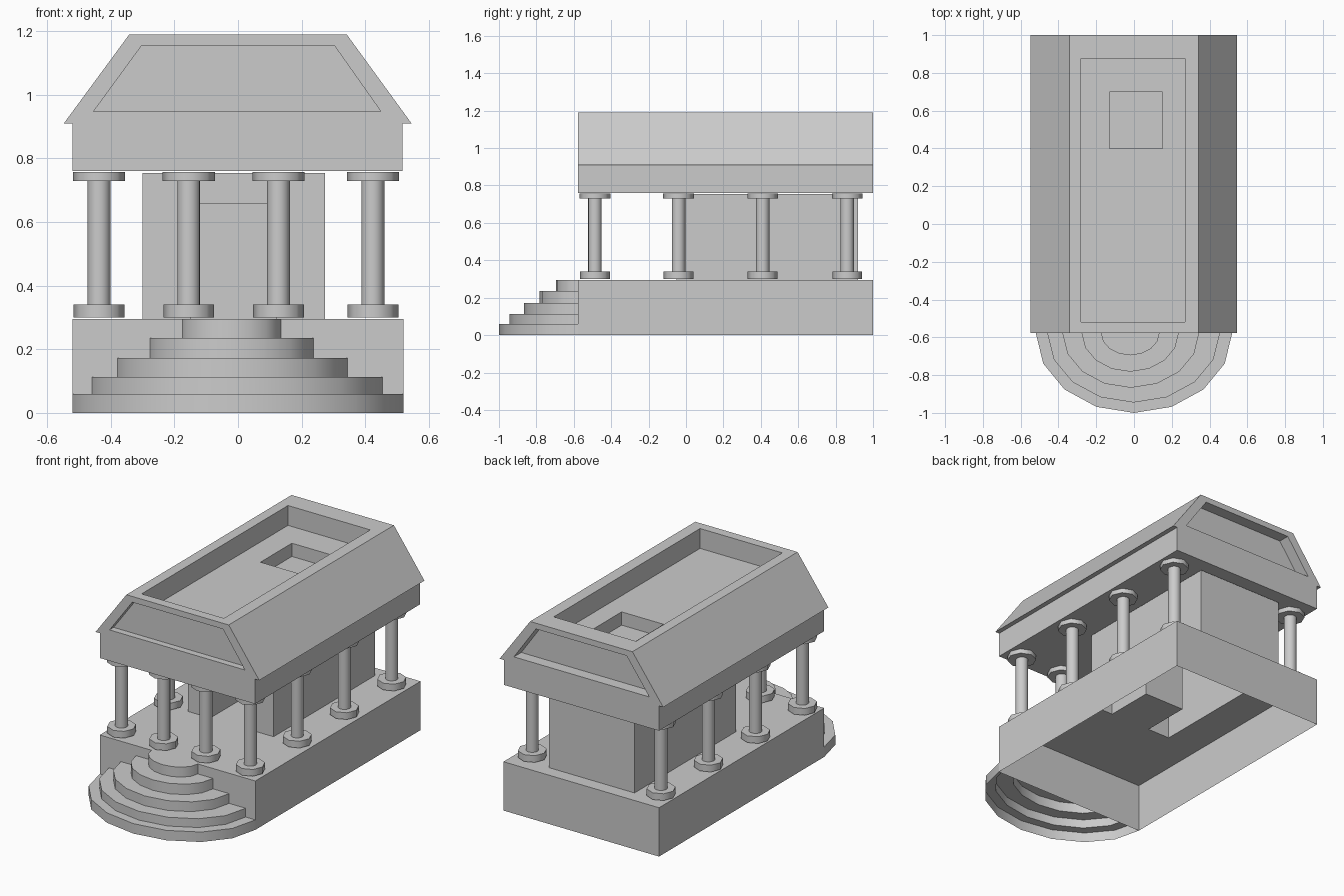
import bpy, bmesh, math

if "Cube" in bpy.data.objects:
    bpy.data.objects.remove(bpy.data.objects["Cube"])

FRONT, BACK = -0.577, 1.0
FLOOR = 0.295


def finish(name, bm, smooth=None):
    me = bpy.data.meshes.new(name)
    bm.to_mesh(me)
    bm.free()
    ob = bpy.data.objects.new(name, me)
    bpy.context.collection.objects.link(ob)
    if smooth:
        bpy.ops.object.select_all(action='DESELECT')
        ob.select_set(True)
        bpy.context.view_layer.objects.active = ob
        bpy.ops.object.shade_smooth_by_angle(angle=math.radians(smooth))
    return ob


def rect(x0, x1, y0, y1):
    return [(x0, y0), (x1, y0), (x1, y1), (x0, y1)]


def loop(bm, pts, z):
    return [bm.verts.new((x, y, z)) for x, y in pts]


def bridge(bm, a, b, closed=True):
    n = len(a)
    for i in range(n if closed else n - 1):
        j = (i + 1) % n
        bm.faces.new((a[i], a[j], b[j], b[i]))


def edges_of(bm, vs):
    return [bm.edges.get((vs[i], vs[i - 1])) or bm.edges.new((vs[i], vs[i - 1]))
            for i in range(len(vs))]


def prism_z(name, pts, z0, z1):
    bm = bmesh.new()
    a, b = loop(bm, pts, z0), loop(bm, pts, z1)
    bridge(bm, a, b)
    bm.faces.new(a[::-1])
    bm.faces.new(b)
    return finish(name, bm)


def prism_y(name, profile, y0, y1):
    bm = bmesh.new()
    a = [bm.verts.new((x, y0, z)) for x, z in profile]
    b = [bm.verts.new((x, y1, z)) for x, z in profile]
    bridge(bm, b, a)
    bm.faces.new(a)
    bm.faces.new(b[::-1])
    bmesh.ops.recalc_face_normals(bm, faces=bm.faces)
    return finish(name, bm)


# Inner chamber plan, with the doorway niche set into its front wall
CX0, CX1, CY0, CY1 = -0.30, 0.273, -0.05, 0.92
DX0, DX1, DY, DZ = -0.15, 0.12, 0.25, 0.658
plan = [(CX0, CY0), (DX0, CY0), (DX0, DY), (DX1, DY), (DX1, CY0),
        (CX1, CY0), (CX1, CY1), (CX0, CY1)]

# Plinth: hollow, open underneath and open into the chamber
bm = bmesh.new()
low = loop(bm, rect(-0.52, 0.52, FRONT, BACK), 0)
top = loop(bm, rect(-0.52, 0.52, FRONT, BACK), FLOOR)
bridge(bm, low, top)
hole = loop(bm, plan, FLOOR)
bmesh.ops.triangle_fill(bm, use_beauty=True, edges=edges_of(bm, top) + edges_of(bm, hole),
                        normal=(0, 0, 1))
# drop any fill inside the chamber outline, keeping the niche floor
finish("plinth", bm)

# Chamber walls, door soffit and lid
bm = bmesh.new()
bridge(bm, loop(bm, plan, FLOOR), loop(bm, plan, DZ))
outer = rect(CX0, CX1, CY0, CY1)
lid = loop(bm, outer, 0.755)
bridge(bm, loop(bm, outer, DZ), lid)
bm.faces.new(lid)
bm.faces.new(loop(bm, rect(DX0, DX1, CY0, DY), DZ)[::-1])
finish("chamber", bm)

# Half-round stepped entrance: centre x, half width, depth, top z
tiers = [(0, 0.52, 0.423, 0.06), (-0.002, 0.457, 0.368, 0.113),
         (-0.017, 0.362, 0.29, 0.172), (-0.02, 0.257, 0.205, 0.235),
         (-0.02, 0.155, 0.118, FLOOR)]
bm = bmesh.new()
z, tread = 0, None
for cx, rx, ry, z1 in tiers:
    pts = [(cx - rx * math.cos(math.pi * i / 8), FRONT - ry * math.sin(math.pi * i / 8))
           for i in range(9)]
    a, b = loop(bm, pts, z), loop(bm, pts, z1)
    if tread:
        bridge(bm, tread, a, False)
    bridge(bm, a, b, False)
    z, tread = z1, b
bm.faces.new(tread)
finish("entrance_steps", bm, 30)


# Columns with octagonal foot and cap
def disc(bm, x, y, r, z0, z1, sides):
    pts = [(x + r * math.cos(math.tau * i / sides), y + r * math.sin(math.tau * i / sides))
           for i in range(sides)]
    a, b = loop(bm, pts, z0), loop(bm, pts, z1)
    bridge(bm, a, b)
    bm.faces.new(a[::-1])
    bm.faces.new(b)


def column(name, x, y):
    bm = bmesh.new()
    disc(bm, x, y, 0.08, 0.30, 0.341, 8)
    disc(bm, x, y, 0.036, 0.341, 0.73, 16)
    disc(bm, x, y, 0.082, 0.73, 0.758, 8)
    finish(name, bm, 50)


for i, y in enumerate((-0.487, -0.04, 0.41, 0.862)):
    column(f"left_column_{i}", -0.437, y)
    column(f"right_column_{i}", 0.424, y)
column("front_column_left", -0.155, -0.487)
column("front_column_right", 0.127, -0.487)

# Beam block under the roof
prism_z("entablature", rect(-0.52, 0.518, FRONT, BACK), 0.76, 0.91)

# Roof with sunken deck, square pit and gable recesses
roof = prism_y("roof", [(-0.548, 0.91), (0.546, 0.91), (0.342, 1.19), (-0.342, 1.19)],
               FRONT, BACK)
gable = [(-0.455, 0.947), (0.45, 0.947), (0.303, 1.155), (-0.303, 1.155)]
cutters = [prism_z("deck_cutter", rect(-0.28, 0.27, -0.52, 0.877), 1.07, 1.3),
           prism_z("pit_cutter", rect(-0.13, 0.15, 0.4, 0.7), 0.99, 1.2),
           prism_y("front_gable_cutter", gable, FRONT - 0.1, FRONT + 0.04),
           prism_y("back_gable_cutter", gable, BACK - 0.07, BACK + 0.1)]
for c in cutters:
    c.hide_render = True
    c.hide_set(True)
    m = roof.modifiers.new(c.name, 'BOOLEAN')
    m.operation, m.solver, m.object = 'DIFFERENCE', 'EXACT', c
